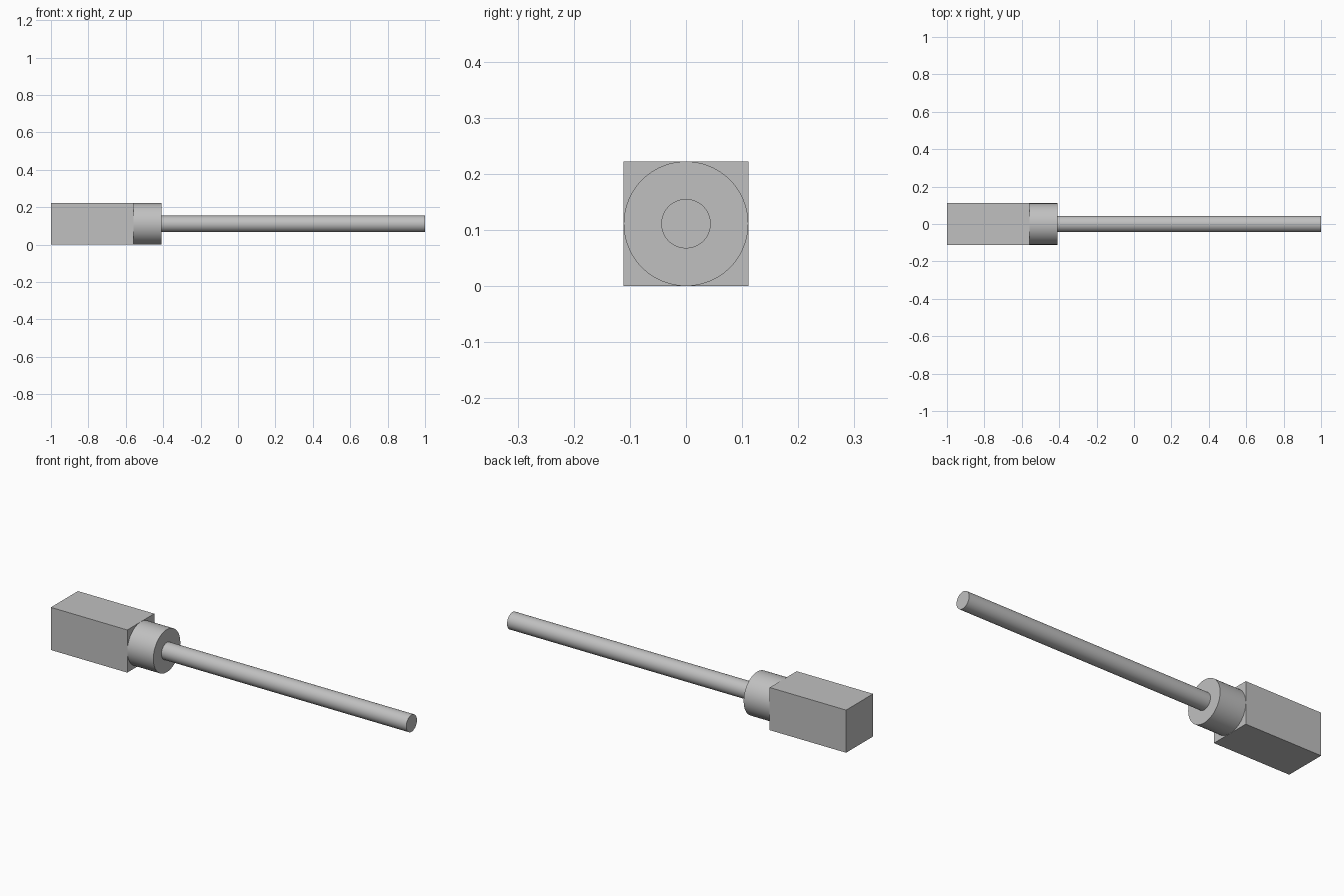
import bpy
import math

cube = bpy.data.objects.get("Cube")
if cube:
    bpy.data.objects.remove(cube, do_unlink=True)

HALF = 0.111      # half width of the block, also the axis height
BLOCK_END = -0.56
COLLAR_END = -0.41

grey = bpy.data.materials.new("plain_grey")
grey.use_nodes = True
colour = (0.53, 0.53, 0.53, 1)
grey.diffuse_color = colour
grey.node_tree.nodes["Principled BSDF"].inputs["Base Color"].default_value = colour


def finish(name):
    obj = bpy.context.object
    obj.name = name
    obj.data.materials.append(grey)
    return obj


def rod_along_x(name, x0, x1, radius):
    bpy.ops.mesh.primitive_cylinder_add(
        vertices=96, radius=radius, depth=x1 - x0,
        location=((x0 + x1) / 2, 0, HALF), rotation=(0, math.pi / 2, 0))
    finish(name)
    bpy.ops.object.shade_smooth_by_angle(angle=math.radians(30))


# Square block at the right-hand end
bpy.ops.mesh.primitive_cube_add(size=1, location=((BLOCK_END - 1) / 2, 0, HALF))
block = finish("block")
block.scale = (BLOCK_END + 1, 2 * HALF, 2 * HALF)
bpy.ops.object.transform_apply(location=False, rotation=False, scale=True)

# Round collar and long thin shaft
rod_along_x("collar", BLOCK_END, COLLAR_END, HALF)
rod_along_x("shaft", COLLAR_END, 1.0, 0.044)
